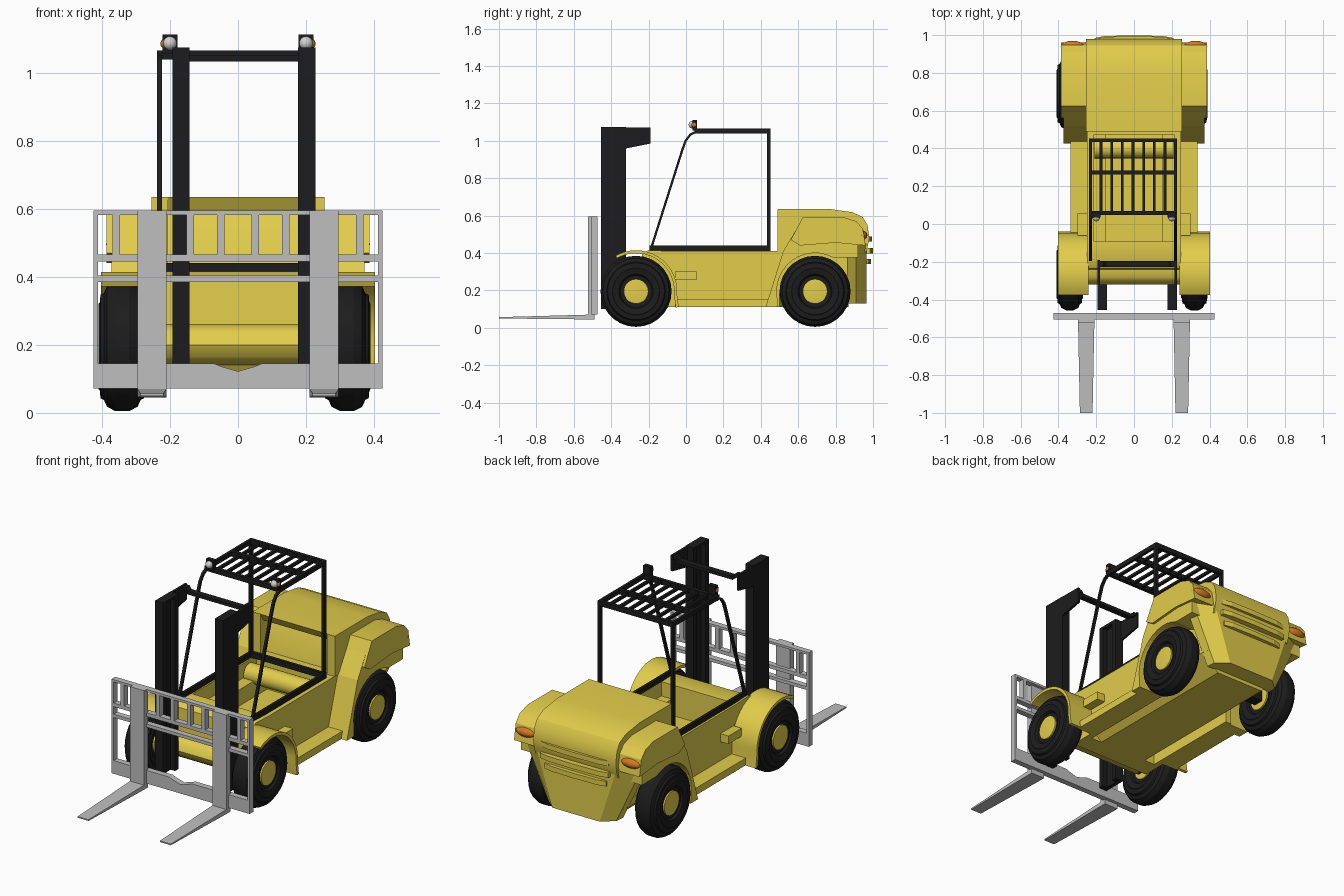
import bpy, bmesh, math
from mathutils import Vector

if "Cube" in bpy.data.objects:
    bpy.data.objects.remove(bpy.data.objects["Cube"])

def mat(name, c):
    m = bpy.data.materials.new(name)
    m.diffuse_color = (*c, 1)
    m.use_nodes = True
    m.node_tree.nodes["Principled BSDF"].inputs["Base Color"].default_value = m.diffuse_color
    return m

YEL = mat("yellow paint", (0.76, 0.61, 0.07))
BLK = mat("black", (0.012, 0.012, 0.013))
GRY = mat("steel grey", (0.52, 0.52, 0.52))
ORG = mat("orange lens", (0.65, 0.19, 0.015))
WHT = mat("white lens", (0.65, 0.65, 0.65))

def finish(bm, name, m, smooth=None):
    bmesh.ops.recalc_face_normals(bm, faces=bm.faces[:])
    me = bpy.data.meshes.new(name)
    bm.to_mesh(me); bm.free()
    me.materials.append(m)
    ob = bpy.data.objects.new(name, me)
    bpy.context.collection.objects.link(ob)
    if smooth:
        bpy.context.view_layer.objects.active = ob
        ob.select_set(True)
        bpy.ops.object.shade_smooth_by_angle(angle=math.radians(smooth))
        ob.select_set(False)
    return ob

def prism(name, pts, a, b, m, axis='x', smooth=None):
    """Extrude a 2D outline between a and b along an axis."""
    put = {'x': lambda p, t: (t, p[0], p[1]),
           'y': lambda p, t: (p[0], t, p[1]),
           'z': lambda p, t: (p[0], p[1], t)}[axis]
    bm = bmesh.new()
    va = [bm.verts.new(put(p, a)) for p in pts]
    vb = [bm.verts.new(put(p, b)) for p in pts]
    bm.faces.new(va); bm.faces.new(vb[::-1])
    for i in range(len(pts)):
        j = (i + 1) % len(pts)
        bm.faces.new((va[i], va[j], vb[j], vb[i]))
    return finish(bm, name, m, smooth)

def box(name, x0, x1, y0, y1, z0, z1, m):
    return prism(name, [(x0, y0), (x1, y0), (x1, y1), (x0, y1)], z0, z1, m, 'z')

def strip(path, t):
    """Outline of a band of thickness t centred on a path."""
    P = [Vector(p) for p in path]
    L, R = [], []
    for i, p in enumerate(P):
        d = (P[min(i + 1, len(P) - 1)] - P[max(i - 1, 0)]).normalized()
        n = Vector((-d.y, d.x)) * t / 2
        L.append(tuple(p + n)); R.append(tuple(p - n))
    return L + R[::-1]

def arc(cy, cz, r, a0, a1, n):
    return [(cy + r * math.cos(math.radians(a0 + (a1 - a0) * i / n)),
             cz + r * math.sin(math.radians(a0 + (a1 - a0) * i / n))) for i in range(n + 1)]

def lathe_x(name, prof, c, m, n=28):
    """Spin (x offset, radius) points around an x axis through c."""
    bm = bmesh.new()
    rings = [[bm.verts.new((c[0] + x, c[1] + r * math.cos(k * 2 * math.pi / n),
              c[2] + r * math.sin(k * 2 * math.pi / n))) for k in range(n)] for x, r in prof]
    for A, B in zip(rings, rings[1:]):
        for k in range(n):
            bm.faces.new((A[k], A[(k + 1) % n], B[(k + 1) % n], B[k]))
    bm.faces.new(rings[0]); bm.faces.new(rings[-1])
    return finish(bm, name, m, 25)

def ball(name, c, s, m):
    bm = bmesh.new()
    bmesh.ops.create_uvsphere(bm, u_segments=16, v_segments=10, radius=1)
    for v in bm.verts:
        v.co = Vector(c) + Vector([v.co[i] * s[i] for i in range(3)])
    return finish(bm, name, m, 60)

# Wheels
FY, RY, WZ = -0.267, 0.69, 0.195
half = [(.045, .05), (.05, .085), (.062, .092), (.07, .125), (.066, .13), (.064, .152), (.054, .157), (.045, .177),
        (.02, .190)]
tyre = [(-x, r) for x, r in half] + half[::-1]
for label, y in (("front", FY), ("rear", RY)):
    for side, x in (("left", -0.34), ("right", 0.32)):
        lathe_x(f"{label}_{side}_tyre", tyre, (x, y, WZ), BLK)
        lathe_x(f"{label}_{side}_hub", [(-.058, .05), (-.056, .066), (.056, .066), (.058, .05)], (x, y, WZ), YEL, 20)
    box(label + "_axle", -0.3, 0.3, y - 0.03, y + 0.03, 0.165, 0.225, BLK)

# Chassis with a narrow keel, cab tub and front cowl
hull = [(-.15, .11), (.15, .11), (.25, .20), (.25, .24), (-.25, .24), (-.25, .20)]
prism("chassis_floor", hull, -0.1, 0.87, YEL, 'y')
prism("front_cowl", [(-.09, .11), (-.09, .41), (-.2, .415), (-.235, .395), (-.24, .26), (-.28, .256), (-.305, .238),
      (-.32, .2), (-.305, .165), (-.28, .148), (-.22, .14), (-.2, .11)], -0.25, 0.25, YEL, smooth=40)
for s, side in ((-1, "left"), (1, "right")):
    box(side + "_cab_wall", s * .215, s * .25, -0.1, 0.5, 0.11, 0.41, YEL)
    box(side + "_cab_ledge", s * .15, s * .215, -0.1, 0.5, 0.24, 0.33, YEL)
    box(side + "_running_board", s * .25, s * .337, -0.06, 0.47, 0.11, 0.15, YEL)
    box(side + "_step", s * .25, s * .30, -0.06, 0.055, 0.255, 0.30, YEL)
    # Front fender: an arched band with a flap behind the wheel
    path = arc(FY, WZ, 0.212, 120, -5, 14) + [(-0.047, 0.11)]
    prism(side + "_front_fender", strip(path, 0.016), s * .24, s * .402, YEL, smooth=30)
    # Rear side panel around the wheel arch, and the wing over it
    arch = arc(RY, WZ, 0.205, 62, 190, 12)
    prism(side + "_rear_panel", [(.49, .11), (.425, .11), (.52, .41), (.625, .585), (.86, .585), (.92, .5),
          (.92, .376)] + arch, s * .24, s * .372, YEL)
    prism(side + "_rear_wing", [(.61, .44), (.56, .47), (.625, .592), (.84, .592), (.91, .57), (.945, .53),
          (.96, .44), (.8, .455)], s * .24, s * .386, YEL, smooth=30)
    ball(side + "_tail_light", (s * .325, .938, .495), (.063, .032, .027), ORG)
    # Hood cheeks beside the seat niche
    box(side + "_hood_cheek", s * .205, s * .254, 0.49, 0.62, 0.41, 0.633, YEL)
lathe_x("seat_cushion", [(-.21, .052), (.21, .052)], (0, 0.40, 0.345), YEL, 20)

# Hood and counterweight
prism("engine_hood", [(.54, .40), (.56, .50), (.60, .59), (.515, .592), (.49, .635), (.77, .635), (.89, .618),
      (.945, .592), (.97, .55), (.98, .48), (.97, .43), (.96, .40)], -0.254, 0.254, YEL, smooth=25)
box("seat_base", -0.25, 0.25, 0.47, 0.62, 0.2, 0.41, YEL)
box("rear_chassis", -0.245, 0.245, 0.6, 0.9, 0.2, 0.45, YEL)
cw = prism("counterweight", [(-.25, .86), (-.37, .86), (-.36, .91), (-.25, .965), (.25, .965), (.36, .91), (.37, .86),
           (.25, .86)], 0.13, 0.45, YEL, 'z')
for v in cw.data.vertices:      # taper towards the bottom
    if v.co.z < .2:
        v.co.x *= .58
for i, (z, w, y) in enumerate(((.355, .19, .988), (.412, .21, .999), (.475, .21, .994))):
    prism(f"rear_louvre_{i}", [(-w, .95), (-w, y - .015), (-w * .75, y - .004), (0, y), (w * .75, y - .004),
          (w, y - .015), (w, .95)], z - .014, z + .014, YEL, 'z')

# Mast: two inward-facing channels with rear head plates
for side, a, b in (("left", -0.192, -0.142), ("right", 0.227, 0.177)):
    t = a + (b - a) * 0.45
    prism(side + "_mast", [(a, -.455), (b, -.455), (b, -.425), (t, -.425), (t, -.35), (b, -.35), (b, -.32), (a, -.32)],
          0.10, 1.072, BLK, 'z')
    prism(side + "_mast_head", [(-.33, .957), (-.19, .985), (-.19, 1.072), (-.33, 1.072)], a, a + (b - a) * .25, BLK)
    box(side + "_mast_cap", a, b, -.455, -.32, 1.06, 1.074, BLK)
prism("mast_crossbar", strip([(-.19, 1.06), (-.165, 1.06), (-.15, 1.042), (.185, 1.042), (.2, 1.06), (.226, 1.06)], .018),
      -0.228, -0.195, BLK, 'y')

# Overhead guard
X0, X1 = -0.238, 0.227
for side, a, b in (("left", X0, X0 + .015), ("right", X1, X1 - .015)):
    prism(side + "_front_pillar", strip([(-.188, .42), (-.02, .95), (-.002, 1.0), (.022, 1.032), (.06, 1.052)], .012),
          a, b, BLK)
    box(side + "_rear_pillar", a, b, .433, .453, .41, 1.06, BLK)
    box(side + "_base_rail", a, b, -.195, .453, .41, .44, BLK)
    box(side + "_roof_rail", a, b, .045, .453, 1.04, 1.065, BLK)
box("rear_base_rail", X0, X1, .433, .453, .41, .44, BLK)
for i, y in enumerate((.048, .262, .433)):
    box(f"roof_cross_{i}", X0, X1, y, y + .02, 1.038, 1.065, BLK)
for i in range(7):
    x = -0.175 + i * 0.0565
    box(f"roof_slat_{i}", x - .007, x + .007, .05, .45, 1.045, 1.06, BLK)

# Work lamps on the guard
for s, side in ((-1, "left"), (1, "right")):
    x = s * 0.2
    box(side + "_lamp_housing", x - .022, x + .022, .035, .06, 1.055, 1.112, BLK)
    ball(side + "_lamp_lens", (x, .034, 1.086), (.02, .02, .02), WHT)
    ball(side + "_lamp_marker", (x + s * .012, .044, 1.085), (.016, .016, .016), ORG)

# Carriage
C0, C1 = -0.505, -0.472
prism("carriage_base", [(-.425, .072), (.425, .072), (.425, .145), (.07, .145), (.045, .135), (0, .122), (-.045, .135),
      (-.07, .145), (-.425, .145)], C0, C1, GRY, 'y')
for i, (a, b) in enumerate(((.385, .403), (.445, .465), (.582, .595))):
    box(f"carriage_bar_{i}", -.425, .425, C0, C1, a, b, GRY)
for s, side in ((-1, "left"), (1, "right")):
    box(side + "_carriage_edge", s * .411, s * .425, C0, C1, .072, .595, GRY)
    for i, x in enumerate((.05, .14, .358)):
        box(f"{side}_backrest_post_{i}", s * x - .011, s * x + .011, C0, C1, .46, .59, GRY)
    # Fork: shank and tapered blade
    box(side + "_fork_shank", s * .21, s * .296, -.525, -.49, .06, .595, GRY)
    fork = prism(side + "_fork_blade", [(-.49, .045), (-.49, .07), (-.53, .07), (-1.0, .057), (-1.0, .05), (-.53, .045)],
                 s * .21, s * .296, GRY)
    for v in fork.data.vertices:
        if v.co.y < -.9:
            v.co.x = s * .253 + (v.co.x - s * .253) * .78
